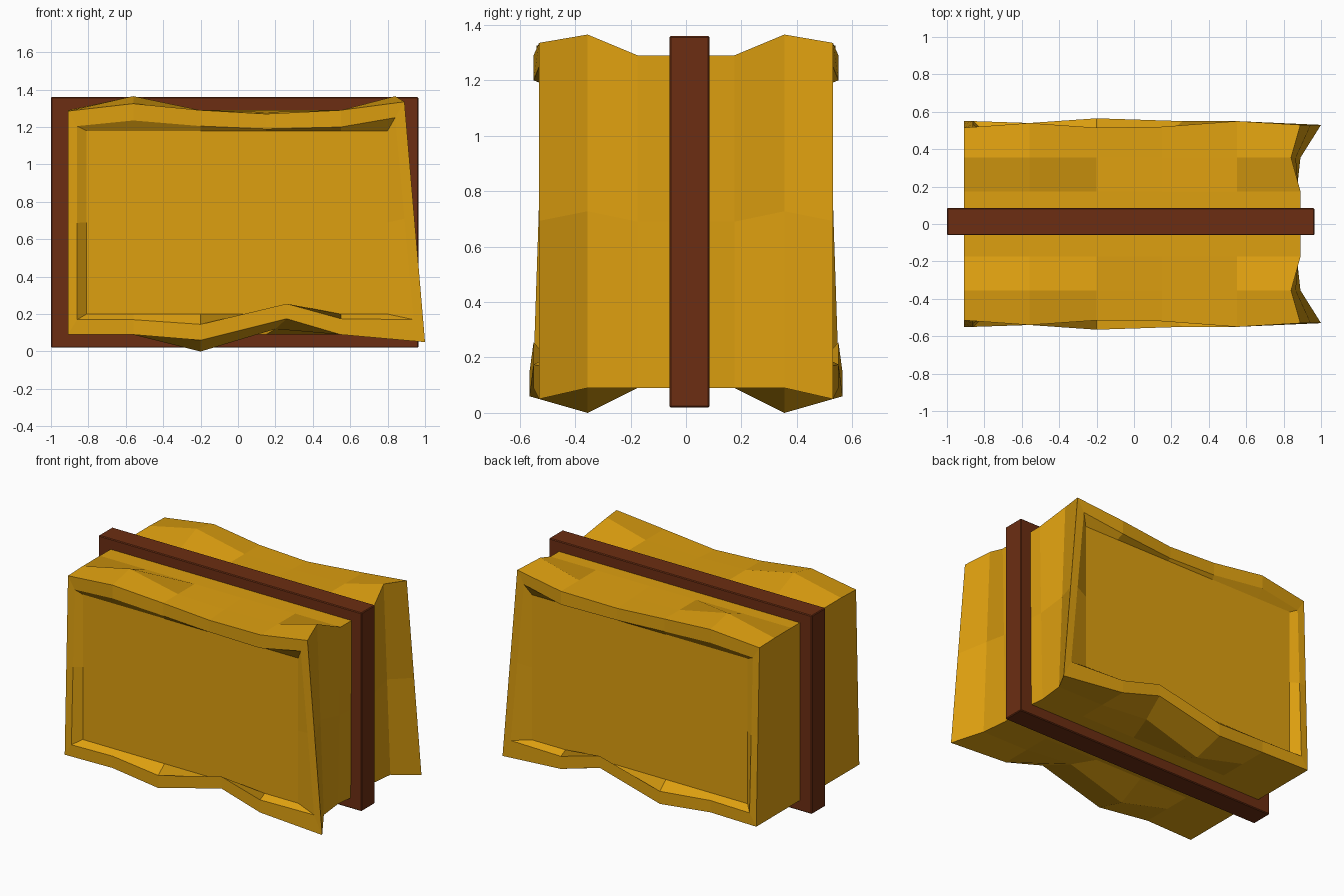
import bpy, bmesh

if "Cube" in bpy.data.objects:
    bpy.data.objects.remove(bpy.data.objects["Cube"])


def material(name, color):
    m = bpy.data.materials.new(name)
    m.diffuse_color = (*color, 1)
    m.use_nodes = True
    m.node_tree.nodes["Principled BSDF"].inputs["Base Color"].default_value = m.diffuse_color
    return m


def make_object(name, bm, mat):
    bmesh.ops.recalc_face_normals(bm, faces=bm.faces)
    me = bpy.data.meshes.new(name)
    bm.to_mesh(me)
    bm.free()
    me.materials.append(mat)
    ob = bpy.data.objects.new(name, me)
    bpy.context.collection.objects.link(ob)
    return ob


gold = material("golden yellow", (0.73, 0.35, 0.005))
brown = material("dark red brown", (0.15, 0.027, 0.006))


def ring(xs_b, zs_b, xs_t, zs_t, ys_b, ys_t):
    """Closed loop: bottom left to right, right middle, top right to left, left middle."""
    bot = list(zip(xs_b, ys_b, zs_b))
    top = list(zip(xs_t, ys_t, zs_t))
    mid = lambda a, b: tuple((p + q) / 2 for p, q in zip(a, b))
    return bot + [mid(bot[-1], top[-1])] + top[::-1] + [mid(bot[0], top[0])]


X = [-0.91, -0.56, -0.2, 0.15, 0.55, 0.89]
flat_b, flat_t = [0.09] * 6, [1.29] * 6
rim_b = [0.55, 0.54, 0.565, 0.55, 0.55, 0.53]
rim_t = [0.515, 0.54, 0.515, 0.52, 0.55, 0.53]

# loops from the middle of the block out to the rim, then into the recess
loops = [
    ring(X, flat_b, X, flat_t, [0] * 6, [0] * 6),
    ring(X[:5] + [0.87], flat_b, X, flat_t, [0.175] * 6, [0.175] * 6),
    ring([-0.91, -0.56, -0.2, 0.2, 0.55, 0.89], [0.09, 0.09, 0.0, 0.12, 0.09, 0.09],
         X[:5] + [0.84], [1.29, 1.365, 1.29, 1.28, 1.29, 1.365], [0.355] * 6, [0.355] * 6),
    ring([-0.91, -0.56, -0.2, 0.26, 0.55, 1.0], [0.09, 0.09, 0.06, 0.175, 0.09, 0.05],
         X, [1.285, 1.325, 1.29, 1.27, 1.29, 1.335], rim_b, rim_t),
    ring([-0.86, -0.56, -0.2, 0.26, 0.55, 0.94], [0.17, 0.17, 0.145, 0.255, 0.175, 0.17],
         [-0.86, -0.56, -0.2, 0.15, 0.55, 0.84], [1.205, 1.235, 1.205, 1.19, 1.2, 1.25],
         rim_b, rim_t),
    ring([-0.81, -0.56, -0.2, 0.2, 0.55, 0.8], [0.2] * 6,
         [-0.81, -0.56, -0.2, 0.15, 0.55, 0.8], [1.18] * 6, [0.5] * 6, [0.5] * 6),
]

# wavy golden block with recessed ends, mirrored front to back
bm = bmesh.new()
rows = [[bm.verts.new(p) for p in lp] for lp in loops]
for a, b in zip(rows, rows[1:]):
    n = len(a)
    for i in range(n):
        j = (i + 1) % n
        bm.faces.new((a[i], a[j], b[j], b[i]))
bm.faces.new(rows[-1])
geom = bm.verts[:] + bm.edges[:] + bm.faces[:]
bmesh.ops.mirror(bm, geom=geom, axis='Y', merge_dist=0.0001)
bmesh.ops.remove_doubles(bm, verts=bm.verts, dist=0.0001)
make_object("golden_block", bm, gold)

# brown band around the middle
bm = bmesh.new()
bmesh.ops.create_cube(bm, size=1)
for v in bm.verts:
    v.co.x = -1.0 if v.co.x < 0 else 0.965
    v.co.y = -0.06 if v.co.y < 0 else 0.085
    v.co.z = 0.02 if v.co.z < 0 else 1.36
bmesh.ops.bevel(bm, geom=bm.edges[:], offset=0.005, segments=1, affect='EDGES')
make_object("middle_band", bm, brown)
